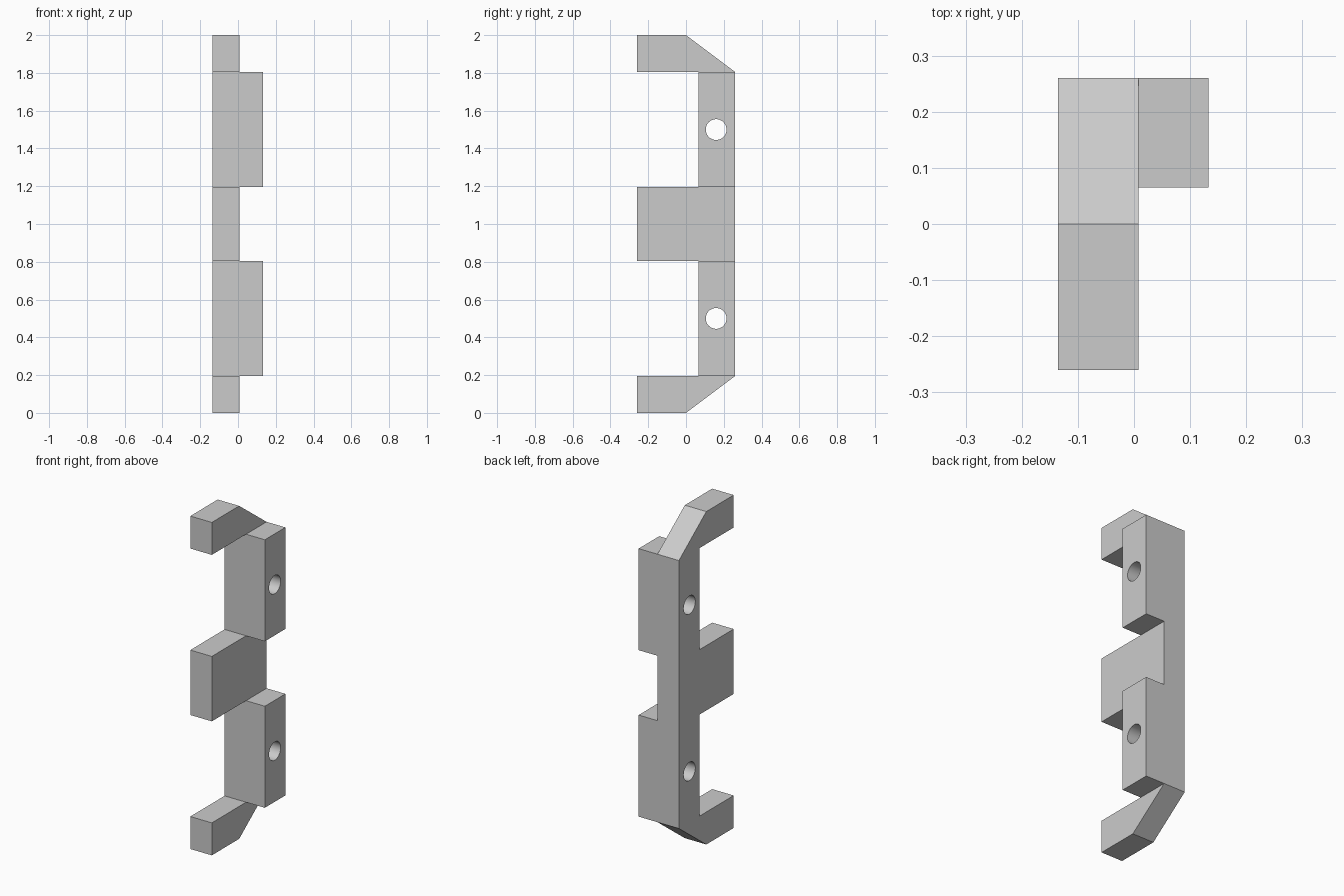
import bpy, bmesh, math
from mathutils import Matrix, Vector

cube = bpy.data.objects.get("Cube")
if cube:
    bpy.data.objects.remove(cube, do_unlink=True)

# Plain grey material
GREY = (0.6, 0.6, 0.6, 1)
grey = bpy.data.materials.new("plain_grey")
grey.use_nodes = True
grey.diffuse_color = GREY
grey.node_tree.nodes["Principled BSDF"].inputs["Base Color"].default_value = GREY

LEFT, STEP, RIGHT = -0.135, 0.008, 0.133      # plate and block limits in x
FRONT, INNER, BACK = -0.26, 0.065, 0.26       # arm tip, spine front, spine back
END, MID = 0.195, 0.805                       # block ends, measured from the foot


def finish(bm, name):
    bmesh.ops.recalc_face_normals(bm, faces=bm.faces)
    mesh = bpy.data.meshes.new(name)
    bm.to_mesh(mesh)
    bm.free()
    mesh.materials.append(grey)
    obj = bpy.data.objects.new(name, mesh)
    bpy.context.collection.objects.link(obj)
    return obj


def extrude_profile(name, points, x0, x1):
    bm = bmesh.new()
    face = bm.faces.new([bm.verts.new((x0, y, z)) for y, z in points])
    new = bmesh.ops.extrude_face_region(bm, geom=[face])["geom"]
    bmesh.ops.translate(bm, vec=(x1 - x0, 0, 0),
                        verts=[g for g in new if isinstance(g, bmesh.types.BMVert)])
    return finish(bm, name)


def boolean(obj, tool, operation):
    mod = obj.modifiers.new(tool.name, "BOOLEAN")
    mod.object, mod.operation, mod.solver = tool, operation, "EXACT"
    tool.hide_render = True
    tool.hide_set(True)


# Three-armed bracket plate: lower half of the outline, mirrored upwards
half = [(BACK, END), (0, 0), (FRONT, 0), (FRONT, END),
        (INNER, END), (INNER, MID), (FRONT, MID)]
outline = half + [(y, 2 - z) for y, z in reversed(half)]
bracket = extrude_profile("bracket", outline, LEFT, STEP)

# Two thick mounting blocks, each with a cross hole
blocks, drills = [], []
for label, z0 in (("lower", END), ("upper", 2 - MID)):
    z1 = z0 + MID - END
    rect = [(INNER, z0), (BACK, z0), (BACK, z1), (INNER, z1)]
    blocks.append(extrude_profile(label + "_mounting_block", rect, LEFT, RIGHT))
    bm = bmesh.new()
    centre = Vector((0, (INNER + BACK) / 2 - 0.003, (z0 + z1) / 2))
    bmesh.ops.create_cone(bm, cap_ends=True, segments=48, radius1=0.055,
                          radius2=0.055, depth=1,
                          matrix=Matrix.Translation(centre)
                          @ Matrix.Rotation(math.pi / 2, 4, "Y"))
    drills.append(finish(bm, label + "_hole_cutter"))
for block in blocks:
    boolean(bracket, block, "UNION")
for drill in drills:
    boolean(bracket, drill, "DIFFERENCE")

# Bake the solid and remove the helpers
bpy.context.view_layer.update()
solid = bpy.data.meshes.new_from_object(
    bracket.evaluated_get(bpy.context.evaluated_depsgraph_get()))
bracket.modifiers.clear()
bracket.data = solid
for helper in blocks + drills:
    bpy.data.objects.remove(helper, do_unlink=True)

# Smooth hole walls with sharp corners
bpy.context.view_layer.objects.active = bracket
bracket.select_set(True)
bpy.ops.object.shade_smooth_by_angle(angle=math.radians(30))
